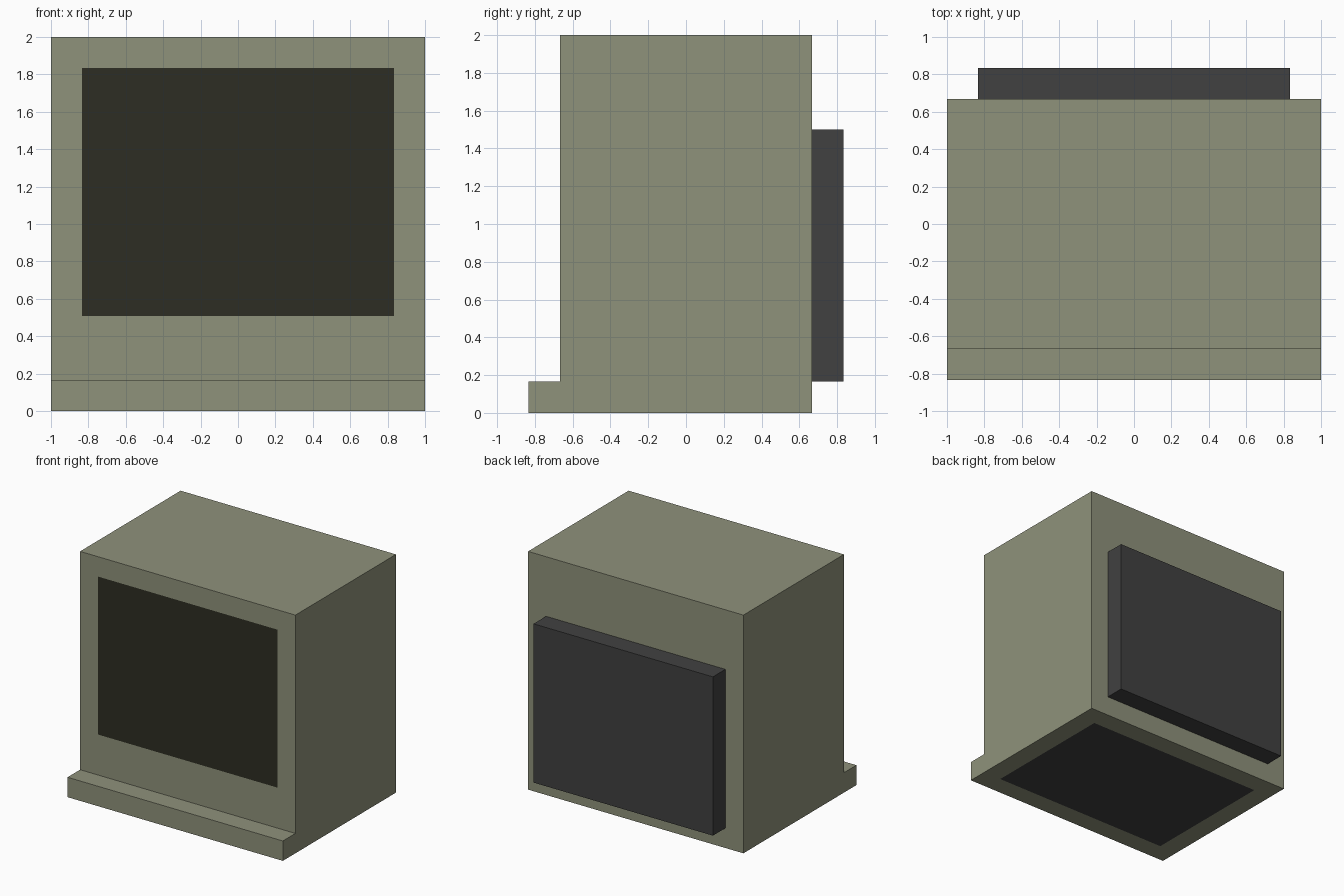
import bpy, bmesh
from mathutils import Vector

if "Cube" in bpy.data.objects:
    bpy.data.objects.remove(bpy.data.objects["Cube"])


def material(name, rgb):
    # sRGB 0-255 to linear
    lin = [((c / 255 + 0.055) / 1.055) ** 2.4 for c in rgb]
    m = bpy.data.materials.new(name)
    m.diffuse_color = (*lin, 1)
    m.use_nodes = True
    m.node_tree.nodes["Principled BSDF"].inputs["Base Color"].default_value = m.diffuse_color
    return m


casing = material("olive_casing", (143, 146, 123))
screen = material("dark_screen", (45, 45, 35))
dark = material("charcoal", (65, 65, 65))


def finish(bm, name, mats):
    bmesh.ops.recalc_face_normals(bm, faces=bm.faces[:])
    me = bpy.data.meshes.new(name)
    bm.to_mesh(me)
    bm.free()
    for m in mats:
        me.materials.append(m)
    ob = bpy.data.objects.new(name, me)
    bpy.context.collection.objects.link(ob)
    return ob


# Casing: L-shaped side profile (y, z) with front ledge, extruded across x
profile = [(-0.833, 0), (0.667, 0), (0.667, 2), (-0.667, 2), (-0.667, 0.167), (-0.833, 0.167)]
bm = bmesh.new()
side = bm.faces.new([bm.verts.new((-1, y, z)) for y, z in profile])
ext = bmesh.ops.extrude_face_region(bm, geom=[side])
bmesh.ops.translate(bm, vec=(2, 0, 0), verts=[v for v in ext["geom"] if isinstance(v, bmesh.types.BMVert)])
bmesh.ops.recalc_face_normals(bm, faces=bm.faces[:])


def inset_panel(pick, axis, lo, hi, index):
    """Cut a rectangle into the picked flat face and give it its own colour."""
    for ax, a, b in ((0, -0.833, 0.833), (axis, lo, hi)):
        n = Vector((0, 0, 0))
        n[ax] = 1
        for cut in (a, b):
            faces = [f for f in bm.faces if pick(f)]
            geom = faces + list({e for f in faces for e in f.edges}) + list({v for f in faces for v in f.verts})
            bmesh.ops.bisect_plane(bm, geom=geom, plane_co=n * cut, plane_no=n)
    for f in bm.faces:
        c = f.calc_center_median()
        if pick(f) and abs(c.x) < 0.833 and lo < c[axis] < hi:
            f.material_index = index


# Screen on the front, dark panel underneath
inset_panel(lambda f: f.normal.y < -0.9 and f.calc_center_median().z > 0.2, 2, 0.507, 1.833, 1)
inset_panel(lambda f: f.normal.z < -0.9, 1, -0.667, 0.5, 2)
finish(bm, "casing", [casing, screen, dark])

# Raised block on the back
bm = bmesh.new()
bmesh.ops.create_cube(bm, size=1)
bmesh.ops.scale(bm, vec=(1.666, 0.166, 1.333), verts=bm.verts[:])
bmesh.ops.translate(bm, vec=(0, 0.75, 0.8335), verts=bm.verts[:])
finish(bm, "back_block", [dark])
